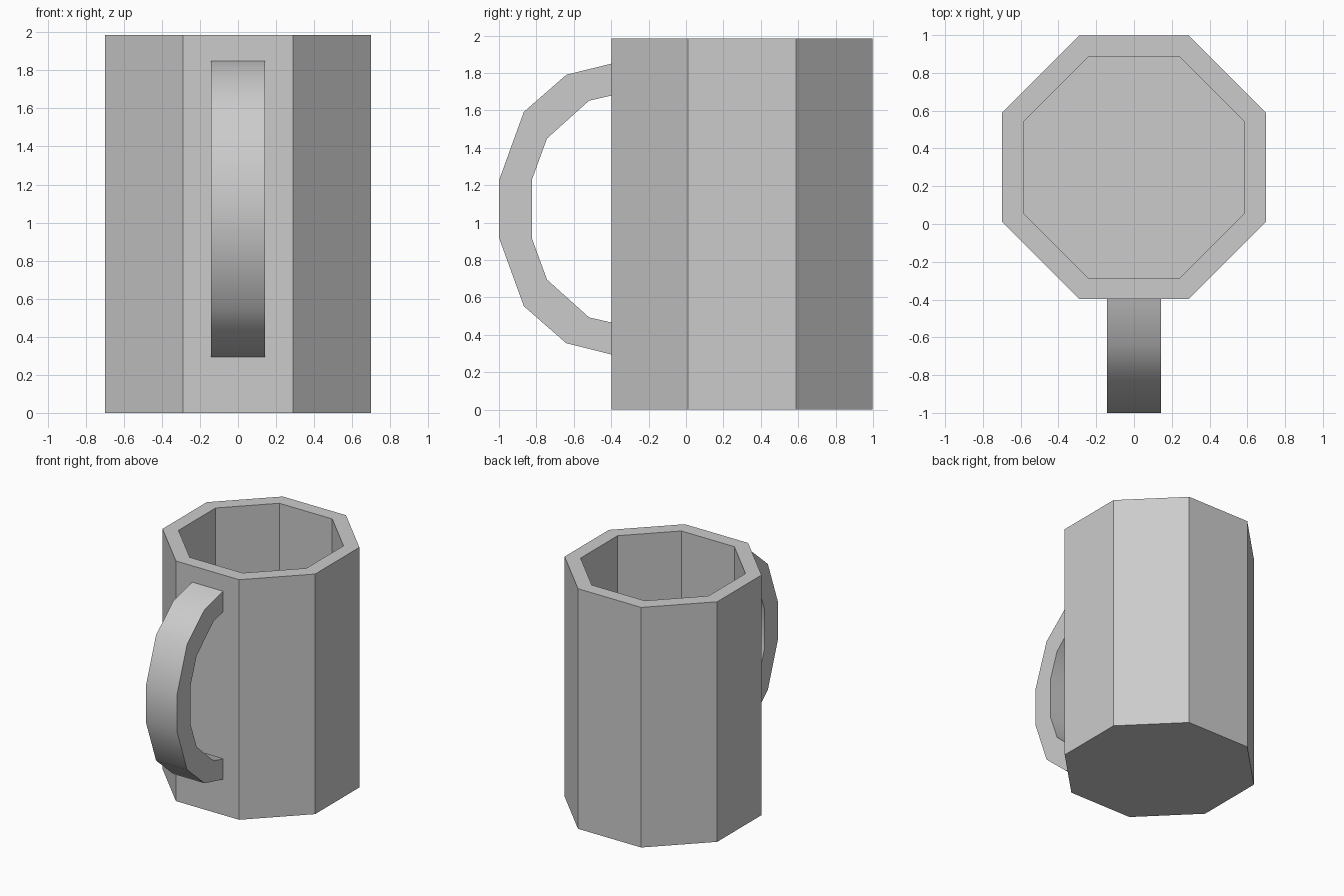
import bpy, bmesh, math

if "Cube" in bpy.data.objects:
    bpy.data.objects.remove(bpy.data.objects["Cube"])

CY = 0.30          # centre of the octagonal body along y
TOP = 1.985        # body height
FLOOR = 0.11       # inner floor height


def finish(bm, name):
    bmesh.ops.recalc_face_normals(bm, faces=bm.faces[:])
    mesh = bpy.data.meshes.new(name)
    bm.to_mesh(mesh)
    bm.free()
    obj = bpy.data.objects.new(name, mesh)
    bpy.context.collection.objects.link(obj)
    return obj


def octagon(bm, apothem, z):
    r = apothem / math.cos(math.pi / 8)
    angles = [math.pi / 8 + i * math.pi / 4 for i in range(8)]
    return [bm.verts.new((r * math.cos(a), CY + r * math.sin(a), z)) for a in angles]


def bridge(bm, a, b):
    n = len(a)
    for i in range(n):
        j = (i + 1) % n
        bm.faces.new((a[i], a[j], b[j], b[i]))


# Hollow octagonal body: outer wall, rim, inner wall, floor
bm = bmesh.new()
rings = [octagon(bm, a, z) for a, z in
         ((0.698, 0), (0.698, TOP), (0.585, TOP), (0.585, FLOOR))]
for lower, upper in zip(rings, rings[1:]):
    bridge(bm, lower, upper)
bm.faces.new(rings[0])
bm.faces.new(rings[-1])
finish(bm, "mug_body")

# Handle: upper half of the side profile (y, z), mirrored about its mid height
MID = 1.0725
outer = [(-0.395, 1.851), (-0.64, 1.79), (-0.867, 1.592), (-1.0, 1.225)]
inner = [(-0.395, 1.68), (-0.518, 1.652), (-0.743, 1.45), (-0.823, 1.232)]


def mirrored(points):
    return points + [(y, 2 * MID - z) for y, z in reversed(points)]


bm = bmesh.new()
sections = []
for (yo, zo), (yi, zi) in zip(mirrored(outer), mirrored(inner)):
    sections.append([bm.verts.new(p) for p in
                     ((-0.142, yo, zo), (0.142, yo, zo), (0.142, yi, zi), (-0.142, yi, zi))])
for a, b in zip(sections, sections[1:]):
    bridge(bm, a, b)
bm.faces.new(sections[0])
bm.faces.new(sections[-1])
handle = finish(bm, "handle")

# Smooth the curved strips, keep the side edges sharp
bpy.context.view_layer.objects.active = handle
handle.select_set(True)
bpy.ops.object.shade_smooth_by_angle(angle=math.radians(40))
